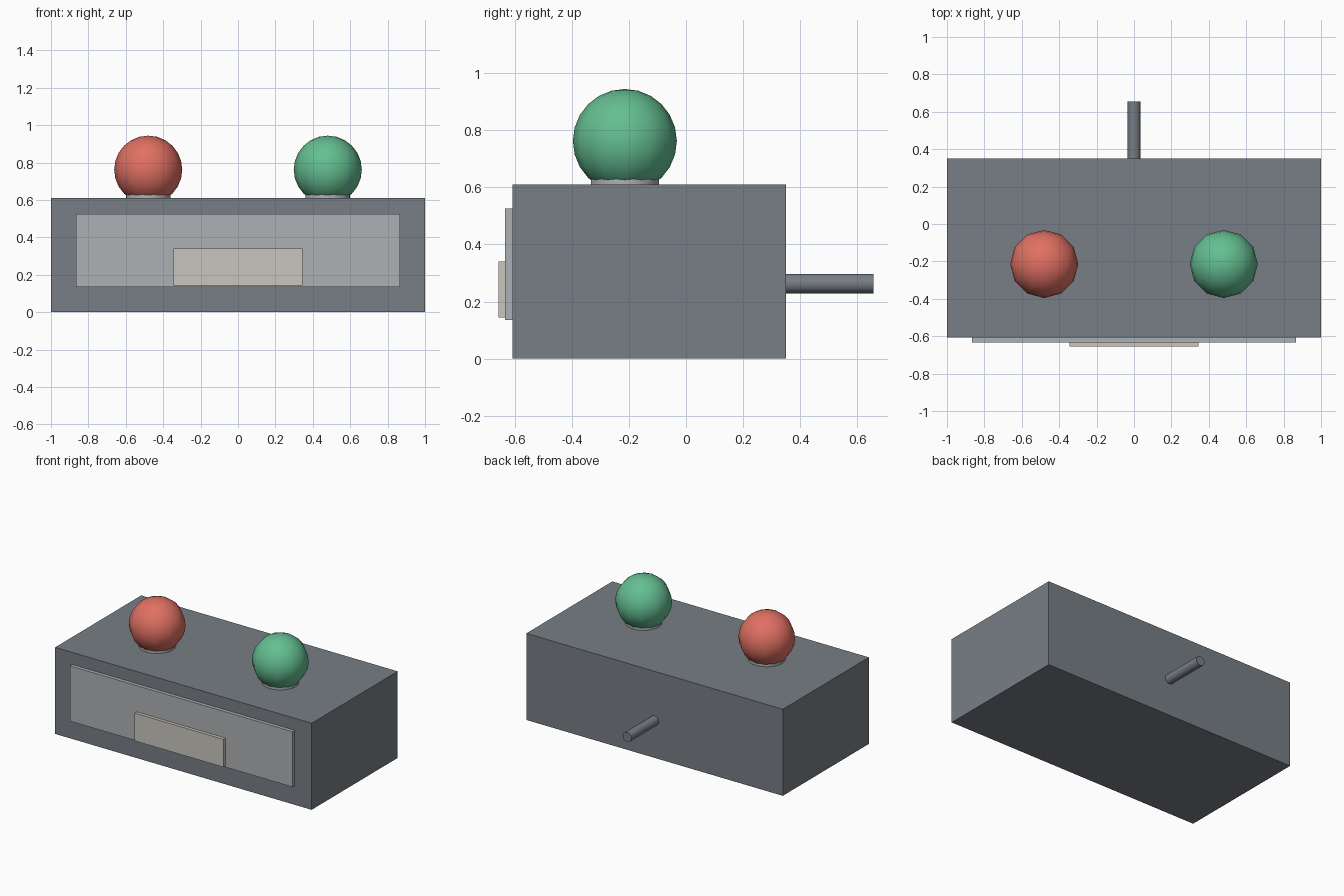
import bpy, math

if "Cube" in bpy.data.objects:
    bpy.data.objects.remove(bpy.data.objects["Cube"])


def material(name, rgb):
    m = bpy.data.materials.new(name)
    lin = [(c / 255 / 12.92) if c < 10 else ((c / 255 + 0.055) / 1.055) ** 2.4 for c in rgb]
    m.diffuse_color = (*lin, 1)
    m.use_nodes = True
    m.node_tree.nodes["Principled BSDF"].inputs["Base Color"].default_value = m.diffuse_color
    return m


GREY = material("slate grey", (119, 126, 133))
SILVER = material("silver grey", (174, 177, 179))
CREAM = material("warm cream", (202, 198, 190))
RED = material("signal red", (224, 112, 99))
GREEN = material("signal green", (100, 190, 145))


def finish(name, mat, smooth=False):
    ob = bpy.context.object
    ob.name = name
    ob.data.materials.append(mat)
    if smooth:
        bpy.ops.object.shade_smooth_by_angle(angle=math.radians(40))
    return ob


def box(name, mat, lo, hi):
    mid = [(a + b) / 2 for a, b in zip(lo, hi)]
    bpy.ops.mesh.primitive_cube_add(size=1, location=mid)
    bpy.context.object.scale = [b - a for a, b in zip(lo, hi)]
    bpy.ops.object.transform_apply(location=False, rotation=False, scale=True)
    return finish(name, mat)


# Housing and the two stacked front plates
box("housing", GREY, (-1, -0.608, 0), (1, 0.35, 0.61))
box("front_panel", SILVER, (-0.867, -0.633, 0.135), (0.867, -0.608, 0.525))
box("label_plate", CREAM, (-0.346, -0.656, 0.144), (0.346, -0.633, 0.34))

# Two domes, each on a short collar
for side, x, mat in (("left", -0.48, RED), ("right", 0.48, GREEN)):
    bpy.ops.mesh.primitive_cylinder_add(vertices=24, radius=0.119, depth=0.04,
                                        location=(x, -0.214, 0.61))
    finish(side + "_collar", SILVER, True)
    bpy.ops.mesh.primitive_uv_sphere_add(segments=12, ring_count=12, radius=0.182,
                                         location=(x, -0.214, 0.762))
    finish(side + "_dome", mat, True)

# Rear rod
bpy.ops.mesh.primitive_cylinder_add(vertices=16, radius=0.034, depth=0.326,
                                    location=(0, 0.493, 0.263),
                                    rotation=(math.pi / 2, 0, 0))
finish("rear_rod", GREY, True)
